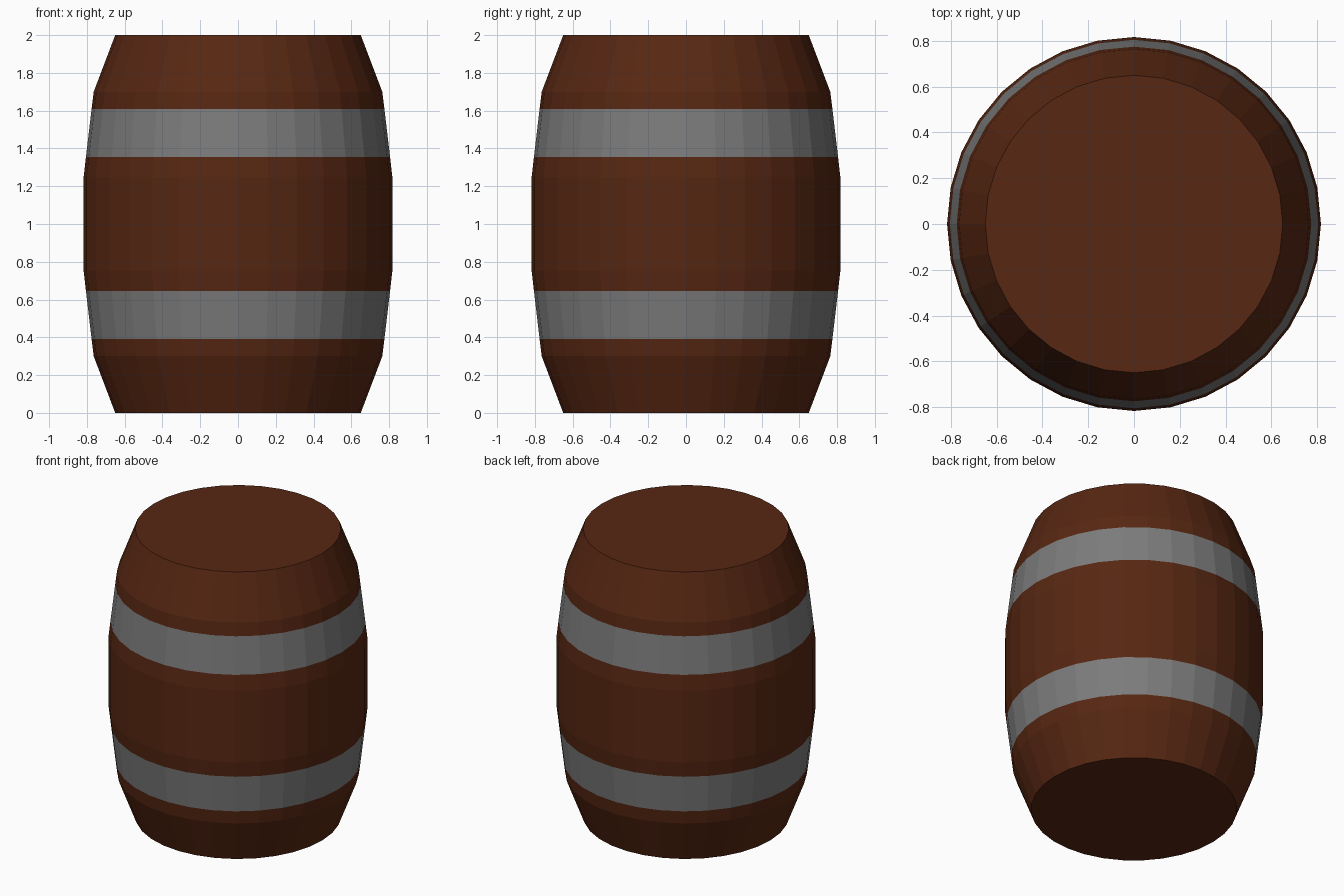
import bpy, bmesh, math

if "Cube" in bpy.data.objects:
    bpy.data.objects.remove(bpy.data.objects["Cube"])

SIDES = 32


def material(name, rgb):
    m = bpy.data.materials.new(name)
    m.diffuse_color = (*rgb, 1.0)
    m.use_nodes = True
    m.node_tree.nodes["Principled BSDF"].inputs["Base Color"].default_value = m.diffuse_color
    return m


wood = material("dark brown wood", (0.095, 0.020, 0.006))
iron = material("grey iron", (0.20, 0.20, 0.20))

# Lower half of the barrel profile (radius, height), mirrored for the upper half
half = [(0.65, 0.0), (0.764, 0.3), (0.775, 0.39), (0.805, 0.645), (0.817, 0.75)]
profile = half + [(r, 2.0 - z) for r, z in reversed(half)]

# Lathe the barrel shell
bm = bmesh.new()
rings = []
for r, z in profile:
    rings.append([bm.verts.new((r * math.cos(2 * math.pi * i / SIDES),
                                r * math.sin(2 * math.pi * i / SIDES), z))
                  for i in range(SIDES)])
for low, high in zip(rings, rings[1:]):
    for i in range(SIDES):
        j = (i + 1) % SIDES
        face = bm.faces.new((low[i], low[j], high[j], high[i]))
        # Hoops are the flush bands between the two hoop heights
        dist = abs(face.calc_center_median().z - 1.0)
        face.material_index = 1 if 0.355 < dist < 0.61 else 0

# Flat lid and base
bm.faces.new(rings[-1])
bm.faces.new(list(reversed(rings[0])))

mesh = bpy.data.meshes.new("barrel")
bm.to_mesh(mesh)
bm.free()
mesh.materials.append(wood)
mesh.materials.append(iron)
barrel = bpy.data.objects.new("barrel", mesh)
bpy.context.collection.objects.link(barrel)
